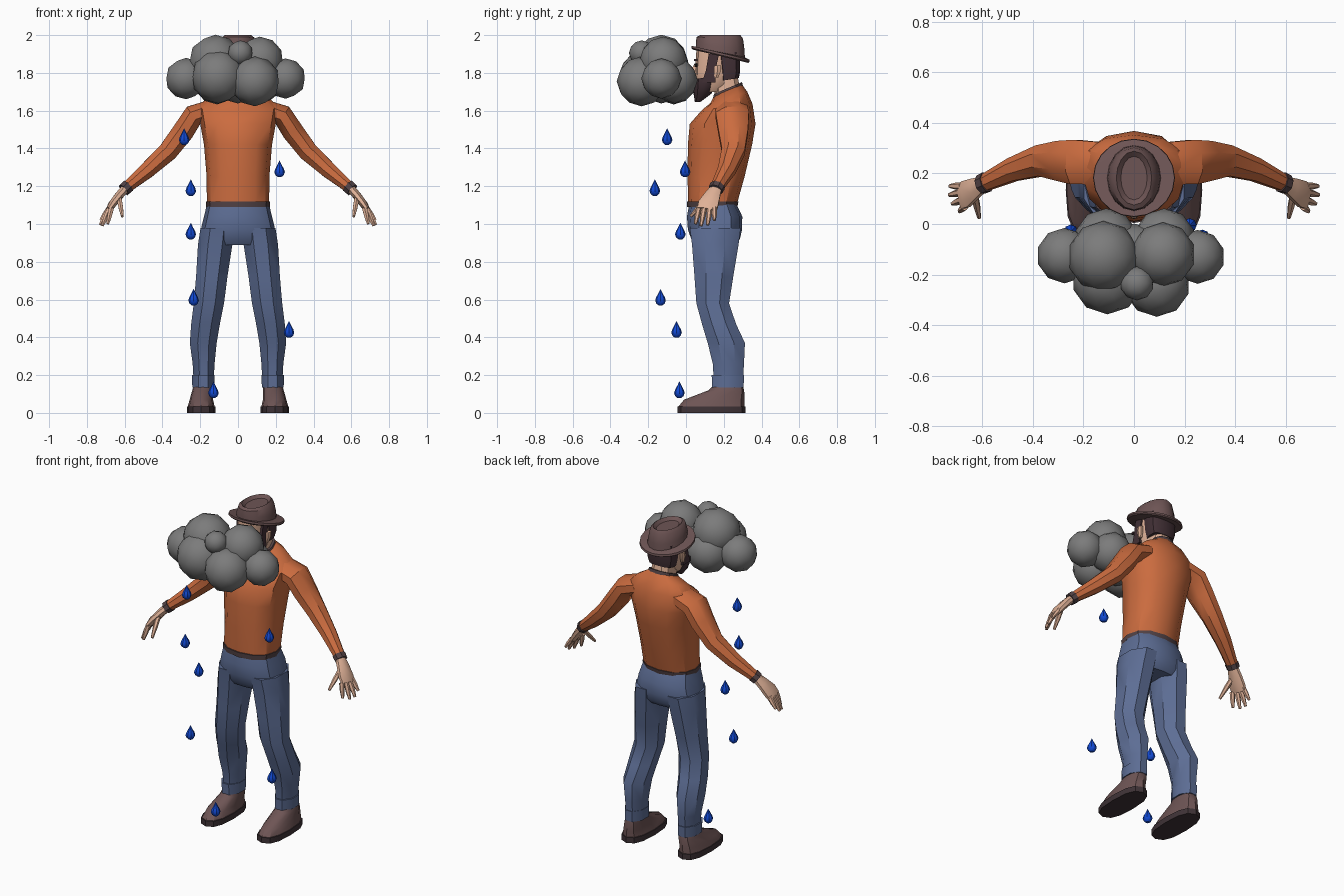
import bpy, bmesh, math
from mathutils import Vector, Matrix


def material(name, r, g, b):
    m = bpy.data.materials.new(name)
    m.diffuse_color = (r, g, b, 1)
    return m


ORANGE = material("orange knit", 0.60, 0.15, 0.05)
DENIM = material("denim blue", 0.11, 0.155, 0.30)
SKIN = material("skin", 0.74, 0.44, 0.31)
BROWN = material("brown leather", 0.155, 0.09, 0.09)
HAIR = material("dark brown hair", 0.055, 0.03, 0.037)
SOLE = material("dark sole", 0.05, 0.033, 0.038)
TRIM = material("dark trim", 0.085, 0.055, 0.06)
GREY = material("cloud grey", 0.20, 0.20, 0.20)
BLUE = material("rain blue", 0.006, 0.07, 0.68)
BLACK = material("black", 0.008, 0.008, 0.008)


def finish(name, bm, mat, mirror=False, angle=35):
    bmesh.ops.recalc_face_normals(bm, faces=bm.faces)
    me = bpy.data.meshes.new(name)
    bm.to_mesh(me)
    bm.free()
    me.materials.append(mat)
    ob = bpy.data.objects.new(name, me)
    bpy.context.collection.objects.link(ob)
    bpy.ops.object.select_all(action='DESELECT')
    ob.select_set(True)
    bpy.context.view_layer.objects.active = ob
    bpy.ops.object.shade_smooth_by_angle(angle=math.radians(angle))
    if mirror:
        ob.modifiers.new("mirror", 'MIRROR').use_clip = False
    return ob


def skin_rings(bm, rings):
    """Bridge rings of points into a closed skin."""
    vs = [[bm.verts.new(p) for p in r] for r in rings]
    n = len(vs[0])
    for a, b in zip(vs, vs[1:]):
        for i in range(n):
            j = (i + 1) % n
            bm.faces.new((a[i], a[j], b[j], b[i]))
    bm.faces.new(vs[0][::-1])
    bm.faces.new(vs[-1])


def loft(name, rings, mat, n=12, p=2.4, off=0.0, mirror=False, angle=35):
    """Horizontal rings: z, centre x, half width, front y, back y, tilt."""
    unit = []
    for i in range(n):
        a = 2 * math.pi * (i + off) / n
        c, s = math.cos(a), math.sin(a)
        unit.append((math.copysign(abs(c) ** (2 / p), c), math.copysign(abs(s) ** (2 / p), s)))
    mx, my = max(u[0] for u in unit), max(u[1] for u in unit)
    pts = []
    for z, cx, rx, yf, yb, tilt in rings:
        ry = (yb - yf) / 2
        pts.append([(cx + rx * u / mx, (yf + yb) / 2 + ry * v / my, z + tilt * ry * v / my)
                    for u, v in unit])
    bm = bmesh.new()
    skin_rings(bm, pts)
    return finish(name, bm, mat, mirror, angle)


def add_tube(bm, path, radii, n):
    """Tube along a path; radii are (thickness, width towards y)."""
    path = [Vector(q) for q in path]
    rings = []
    for k, q in enumerate(path):
        d = (path[min(k + 1, len(path) - 1)] - path[max(k - 1, 0)]).normalized()
        v = Vector((0, 1, 0))
        v = (v - d * d.dot(v)).normalized()
        u = d.cross(v)
        ru, rv = radii[k]
        rings.append([q + u * ru * math.cos(a) + v * rv * math.sin(a)
                      for a in [2 * math.pi * (i + 0.5) / n for i in range(n)]])
    skin_rings(bm, rings)


# Jumper body, hem and collar
loft("jumper_body", [
    (1.10, 0, .165, .012, .268, 0), (1.25, 0, .166, .008, .31, 0),
    (1.42, 0, .18, .01, .35, 0), (1.53, 0, .20, .02, .368, 0),
    (1.62, 0, .215, .085, .352, .12), (1.67, 0, .16, .13, .325, .3),
    (1.71, 0, .08, .15, .295, .42)], ORANGE, p=2.3)
loft("jumper_hem", [(1.09, 0, .168, .006, .272, 0), (1.12, 0, .17, .004, .278, 0)],
     TRIM, p=2.3)
loft("collar", [(1.695, 0, .087, .142, .302, .42), (1.72, 0, .08, .148, .297, .42)], TRIM)

# Sleeves with cuffs
bm = bmesh.new()
add_tube(bm, [(.13, .24, 1.61), (.235, .245, 1.575), (.29, .25, 1.49), (.37, .25, 1.385),
              (.48, .215, 1.285), (.597, .16, 1.188)],
         [(.055, .09), (.062, .095), (.062, .085), (.056, .066), (.046, .05), (.031, .035)], 8)
finish("sleeves", bm, ORANGE, True)
bm = bmesh.new()
add_tube(bm, [(.583, .166, 1.20), (.605, .156, 1.18)], [(.038, .042), (.036, .04)], 8)
finish("sleeve_cuffs", bm, TRIM, True)

# Hands: palm, four fingers and thumb
bm = bmesh.new()
add_tube(bm, [(.59, .162, 1.195), (.63, .14, 1.15), (.665, .118, 1.105), (.685, .11, 1.075)],
         [(.025, .03), (.024, .045), (.022, .058), (.016, .055)], 8)
for base, tip in [((.67, .068, 1.085), (.69, .05, 1.0)), ((.682, .095, 1.08), (.718, .08, .99)),
                  ((.685, .125, 1.08), (.73, .115, .995)), ((.682, .15, 1.085), (.728, .15, 1.02)),
                  ((.63, .115, 1.14), (.612, .025, 1.04))]:
    base, tip = Vector(base), Vector(tip)
    add_tube(bm, [base, base.lerp(tip, .5), tip], [(.015, .015), (.014, .014), (.008, .008)], 6)
finish("hands", bm, SKIN, True)

# Jeans: hips, legs and turn-ups
loft("jeans_hips", [
    (1.11, 0, .163, .018, .265, 0), (1.04, 0, .18, .005, .298, 0), (.97, 0, .197, .01, .297, 0),
    (.92, 0, .205, .028, .285, 0), (.89, 0, .19, .05, .26, 0)], DENIM, p=2.6)
loft("jeans_legs", [
    (.98, .11, .088, .02, .29, 0), (.89, .121, .091, .032, .278, 0),
    (.72, .139, .083, .045, .25, 0), (.58, .154, .08, .055, .228, 0),
    (.47, .172, .076, .085, .265, 0), (.37, .184, .071, .115, .312, 0),
    (.26, .182, .058, .142, .307, 0), (.15, .182, .052, .148, .30, 0)],
    DENIM, n=8, p=2, off=.5, mirror=True)
loft("turn_ups", [(.135, .184, .058, .138, .305, 0), (.20, .184, .059, .136, .307, 0)],
     DENIM, n=8, p=2, off=.5, mirror=True)

# Shoes
loft("shoe_soles", [(0, .195, .075, -.045, .315, 0), (.035, .195, .075, -.045, .315, 0)],
     SOLE, p=2.6, mirror=True)
loft("shoe_uppers", [
    (.034, .195, .071, -.04, .31, 0), (.07, .194, .062, -.01, .31, 0),
    (.12, .187, .055, .12, .308, 0), (.15, .184, .05, .15, .298, 0)], BROWN, p=2.4, mirror=True)

# Neck, head, nose, ears and eyes
loft("neck", [(1.68, 0, .068, .155, .288, .4), (1.80, 0, .066, .14, .27, 0)], SKIN, n=10)
loft("head", [(1.70, 0, .05, .07, .2, 0), (1.74, 0, .073, .052, .24, 0),
              (1.80, 0, .082, .048, .262, 0), (1.92, 0, .083, .055, .268, 0)], SKIN)
loft("nose", [(1.775, 0, .02, .022, .07, 0), (1.80, 0, .018, .022, .07, 0),
              (1.85, 0, .01, .045, .07, 0)], SKIN, n=6)
loft("ears", [(1.775, .088, .010, .15, .17, 0), (1.81, .095, .014, .148, .185, 0),
              (1.84, .095, .012, .15, .185, 0)], SKIN, n=6, mirror=True)
loft("eyes", [(1.83, .033, .011, .044, .06, 0), (1.85, .033, .011, .044, .06, 0)],
     BLACK, n=6, mirror=True)

# Hair, beard, sideburns and eyebrows
loft("hair", [(1.765, 0, .078, .18, .28, .15), (1.81, 0, .089, .175, .287, 0),
              (1.91, 0, .09, .16, .287, 0)], HAIR, p=3)
loft("beard", [(1.645, 0, .02, .047, .075, 0), (1.69, 0, .062, .04, .135, 0),
               (1.74, 0, .084, .038, .155, 0), (1.775, 0, .086, .042, .155, .15)], HAIR)
loft("sideburns", [(1.75, .078, .01, .085, .155, 0), (1.81, .081, .009, .105, .155, 0),
                   (1.90, .081, .009, .12, .175, 0)], HAIR, n=4, p=2, off=.5, mirror=True)
loft("eyebrows", [(1.862, .035, .02, .042, .06, 0), (1.874, .035, .02, .042, .06, 0)],
     HAIR, n=4, p=2, off=.5, mirror=True)

# Hat: brim, and crown with a dented top
loft("hat_brim", [(1.888, 0, .155, .036, .33, -.24), (1.895, 0, .162, .028, .337, -.24),
                  (1.907, 0, .16, .03, .335, -.24), (1.909, 0, .115, .065, .305, -.2)],
     BROWN, n=20, p=2)
loft("hat_crown", [(1.895, 0, .108, .052, .312, -.2), (1.94, 0, .102, .052, .31, -.15),
                   (1.985, 0, .088, .056, .302, -.04), (2.0, 0, .07, .075, .288, 0),
                   (1.982, 0, .052, .095, .268, 0)], BROWN, n=16, p=2)

# Rain cloud of overlapping balls: x, y, z, radius
bm = bmesh.new()
for x, y, z, r in [(-.275, -.125, 1.77, .108), (.252, -.13, 1.77, .105),
                   (-.12, -.13, 1.86, .14), (.115, -.12, 1.865, .125),
                   (-.105, -.215, 1.78, .14), (.09, -.235, 1.755, .13),
                   (.012, -.235, 1.905, .066), (-.11, -.065, 1.76, .125),
                   (.12, -.06, 1.76, .12), (0, -.13, 1.77, .13)]:
    bmesh.ops.create_icosphere(bm, subdivisions=2, radius=r * 1.015,
                               matrix=Matrix.Translation((x, y, z)))
finish("rain_cloud", bm, GREY)

# Raindrops
for x, y, z in [(-.285, -.10, 1.46), (.22, -.005, 1.29), (-.25, -.165, 1.19),
                (-.25, -.03, .96), (-.235, -.135, .61), (.27, -.05, .44), (-.13, -.035, .12)]:
    loft("raindrop", [(z + h, x, r, y - r, y + r, 0) for h, r in
                      [(-.041, .010), (-.031, .022), (-.015, .028), (.002, .023),
                       (.022, .012), (.045, .001)]], BLUE, n=8, p=2)
